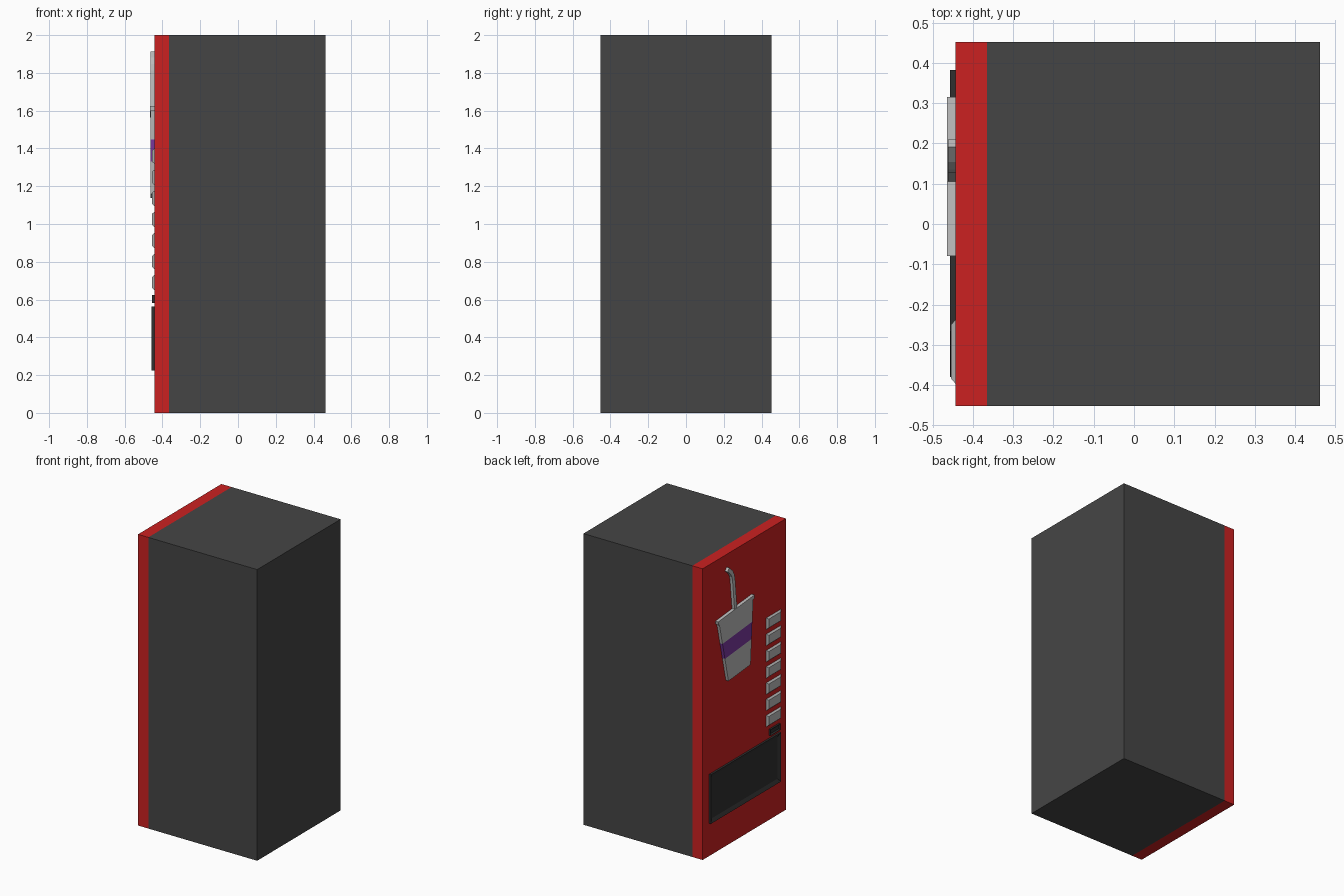
import bpy, bmesh
from mathutils import Vector

if "Cube" in bpy.data.objects:
    bpy.data.objects.remove(bpy.data.objects["Cube"])

PANEL = -0.443   # x of the door's outer surface (door looks towards -x)


def material(name, rgb):
    m = bpy.data.materials.new(name)
    m.diffuse_color = (*rgb, 1)
    m.use_nodes = True
    m.node_tree.nodes["Principled BSDF"].inputs["Base Color"].default_value = m.diffuse_color
    return m


dark = material("dark_grey", (0.06, 0.06, 0.06))
black = material("charcoal", (0.03, 0.03, 0.03))
red = material("red", (0.6, 0.015, 0.015))
light = material("light_grey", (0.5, 0.5, 0.5))
purple = material("purple", (0.2, 0.04, 0.35))


def loft(name, back, front, x0, x1, mat):
    """Solid between two matching (y, z) outlines at x0 and x1."""
    bm = bmesh.new()
    a = [bm.verts.new((x0, y, z)) for y, z in back]
    b = [bm.verts.new((x1, y, z)) for y, z in front]
    bm.faces.new(a)
    bm.faces.new(b[::-1])
    n = len(a)
    for i in range(n):
        j = (i + 1) % n
        bm.faces.new((a[j], a[i], b[i], b[j]))
    return finish(name, bm, mat)


def finish(name, bm, mat):
    bmesh.ops.recalc_face_normals(bm, faces=bm.faces)
    me = bpy.data.meshes.new(name)
    bm.to_mesh(me)
    bm.free()
    me.materials.append(mat)
    ob = bpy.data.objects.new(name, me)
    bpy.context.collection.objects.link(ob)
    return ob


def rect(y0, y1, z0, z1):
    return [(y0, z0), (y1, z0), (y1, z1), (y0, z1)]


def prism(name, outline, x0, x1, mat):
    return loft(name, outline, outline, x0, x1, mat)


def frame(name, outer, inset, x1, depth, mat):
    """Raised plate with a recessed middle."""
    ob = prism(name, outer, PANEL, x1, mat)
    bm = bmesh.new()
    bm.from_mesh(ob.data)
    f = min(bm.faces, key=lambda f: f.calc_center_median().x)
    bmesh.ops.inset_individual(bm, faces=[f], thickness=inset)
    bmesh.ops.translate(bm, verts=f.verts, vec=(depth, 0, 0))
    bm.to_mesh(ob.data)
    bm.free()


# Cabinet and door
prism("cabinet", rect(-0.4525, 0.4525, 0, 2), -0.365, 0.4625, dark)
prism("door", rect(-0.4525, 0.4525, 0, 2), PANEL, -0.365, red)

# Dispenser tray and coin slot
frame("dispenser_tray", rect(-0.38, 0.382, 0.225, 0.562), 0.035, -0.457, 0.012, black)
frame("coin_slot", rect(-0.376, -0.266, 0.582, 0.624), 0.012, -0.456, 0.008, black)

# Column of bevelled buttons
for i in range(7):
    z = 0.65 + 0.1115 * i
    loft(f"button_{i + 1}", rect(-0.397, -0.237, z, z + 0.08),
         rect(-0.384, -0.25, z + 0.01, z + 0.07), PANEL, -0.454, light)

# Tilted, tapered cup made of stacked bands
bottom_l, bottom_r = Vector((0.20, 1.138)), Vector((-0.04, 1.16))
top_l, top_r = Vector((0.305, 1.589)), Vector((-0.07, 1.623))


def band(t0, t1, grow=0.0):
    side = (top_l - top_r).normalized() * grow
    return [bottom_l.lerp(top_l, t0) + side, bottom_r.lerp(top_r, t0) - side,
            bottom_r.lerp(top_r, t1) - side, bottom_l.lerp(top_l, t1) + side]


prism("cup_lower", band(0, 0.37), PANEL, -0.463, light)
prism("cup_stripe", band(0.37, 0.62), PANEL, -0.463, purple)
prism("cup_upper", band(0.62, 0.945), PANEL, -0.463, light)
prism("cup_rim", band(0.945, 1, 0.01), PANEL, -0.465, light)

# Bent straw
path = [Vector(p) for p in ((0.119, 1.60), (0.141, 1.81), (0.148, 1.842),
                            (0.165, 1.871), (0.2, 1.902))]
left, right = [], []
for i, p in enumerate(path):
    d = (path[min(i + 1, len(path) - 1)] - path[max(i - 1, 0)]).normalized()
    n = Vector((-d.y, d.x)) * 0.014
    left.append(p + n)
    right.append(p - n)
prism("straw", left + right[::-1], PANEL, -0.4625, light)
